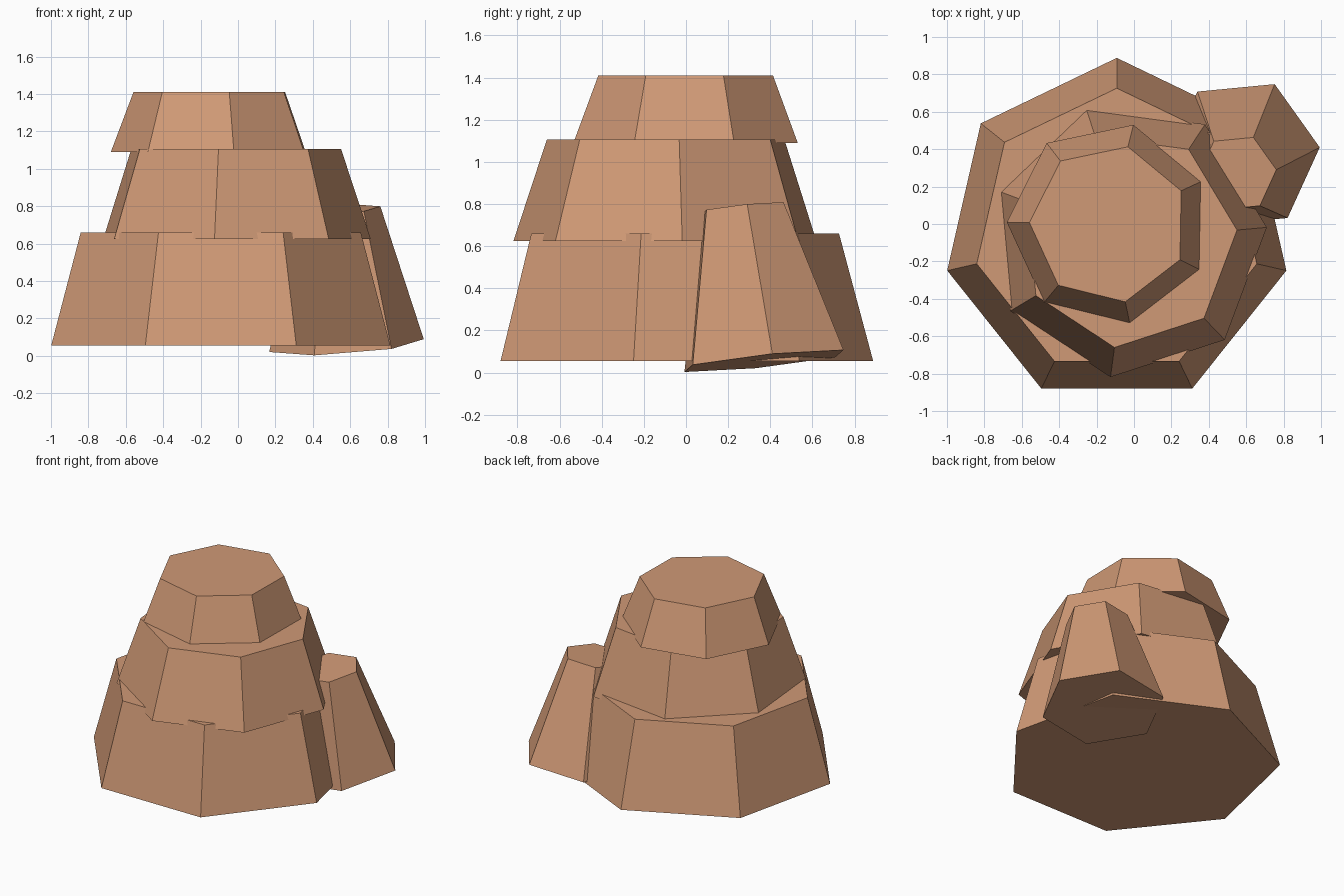
import bpy
import bmesh
from math import cos, sin, radians, tau

if "Cube" in bpy.data.objects:
    bpy.data.objects.remove(bpy.data.objects["Cube"], do_unlink=True)

SANDSTONE = (0.63, 0.32, 0.18, 1.0)
stone = bpy.data.materials.new("sandstone")
stone.use_nodes = True
stone.diffuse_color = SANDSTONE
bsdf = stone.node_tree.nodes["Principled BSDF"]
bsdf.inputs["Base Color"].default_value = SANDSTONE
bsdf.inputs["Roughness"].default_value = 0.9


def rock(name, sides, turn, low, high, slope=(0, 0)):
    """Closed tapered prism; low and high are (x, y, z, radius) of its ends."""
    bm = bmesh.new()
    rings = []
    for x, y, z, radius in (low, high):
        ring = []
        for i in range(sides):
            a = radians(turn) + tau * i / sides
            dx, dy = radius * cos(a), radius * sin(a)
            ring.append(bm.verts.new((x + dx, y + dy, z + slope[0] * dx + slope[1] * dy)))
        rings.append(ring)
    bottom, top = rings
    bm.faces.new(bottom[::-1])
    bm.faces.new(top)
    for i in range(sides):
        j = (i + 1) % sides
        bm.faces.new((bottom[i], bottom[j], top[j], top[i]))
    mesh = bpy.data.meshes.new(name)
    bm.to_mesh(mesh)
    bm.free()
    mesh.materials.append(stone)
    obj = bpy.data.objects.new(name, mesh)
    bpy.context.collection.objects.link(obj)
    return obj


# Three stacked seven-sided tiers, each turned and shifted a little
rock("base_tier", 7, 90, (-0.092, -0.042, 0.055, 0.93), (-0.092, -0.042, 0.66, 0.768))
rock("middle_tier", 7, 5.2, (-0.027, -0.085, 0.625, 0.74), (-0.027, -0.085, 1.107, 0.58))
rock("top_tier", 7, 179, (-0.134, 0.0, 1.09, 0.546), (-0.134, 0.0, 1.41, 0.425))

# Leaning six-sided boulder beside the base
rock("side_boulder", 6, 5.5, (0.58, 0.37, 0.055, 0.415), (0.55, 0.27, 0.782, 0.212),
     slope=(0.073, 0.105))
